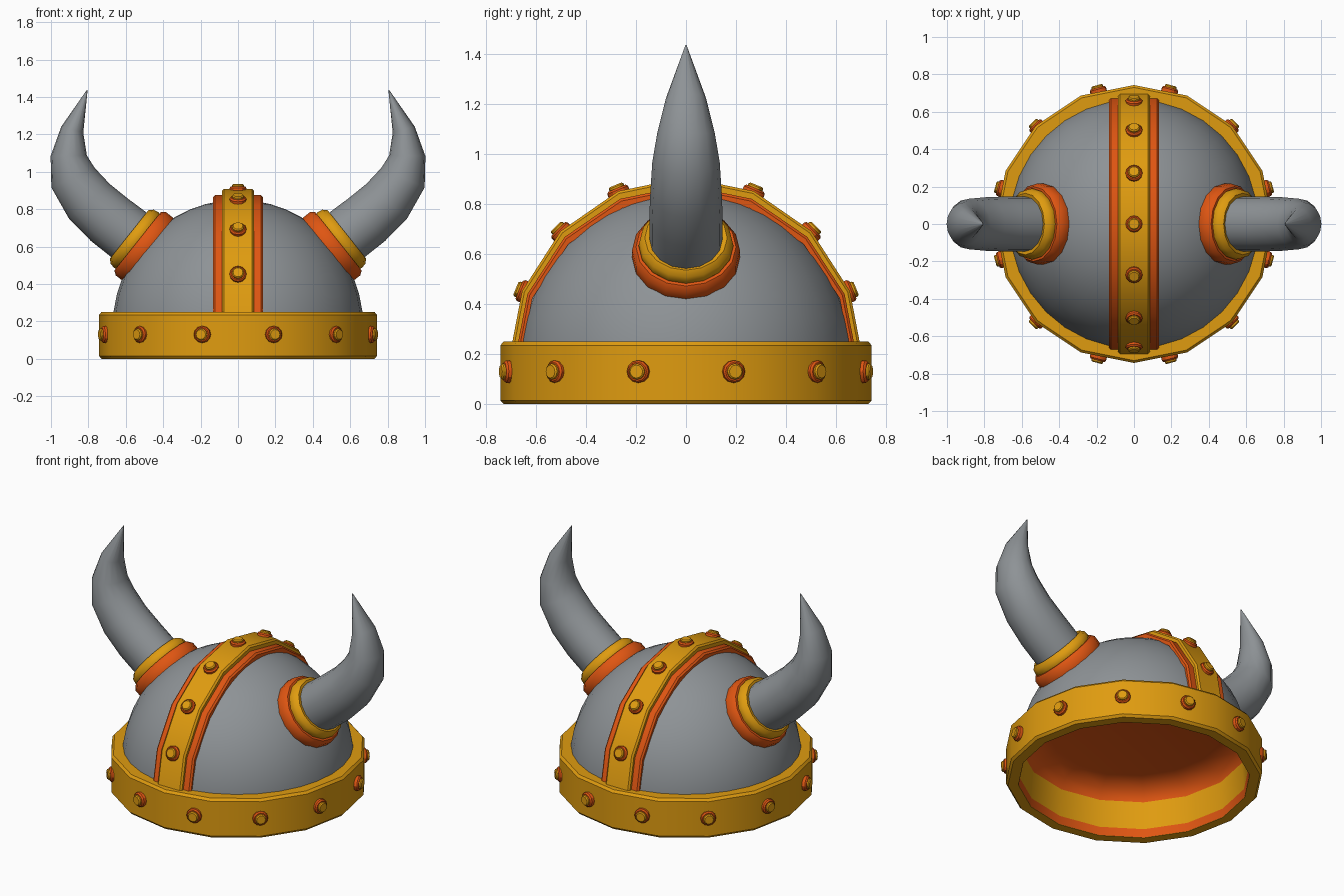
import bpy, bmesh, math
from mathutils import Vector, Matrix

if "Cube" in bpy.data.objects:
    bpy.data.objects.remove(bpy.data.objects["Cube"])


def material(name, rgb):
    m = bpy.data.materials.new(name)
    m.diffuse_color = (*rgb, 1)
    m.use_nodes = True
    m.node_tree.nodes["Principled BSDF"].inputs["Base Color"].default_value = m.diffuse_color
    return m


GREY = material("steel grey", (0.27, 0.29, 0.305))
GOLD = material("gold", (0.74, 0.33, 0.005))
ORANGE = material("copper orange", (0.74, 0.092, 0.006))


def finish(name, rings, mat, loop_rings=False, caps=False, angle=40, flip=False, matrix=None):
    """Skin a list of closed rings of points into one object."""
    bm = bmesh.new()
    rows = [[bm.verts.new(p) for p in ring] for ring in rings]
    pairs = list(zip(rows, rows[1:]))
    if loop_rings:
        pairs.append((rows[-1], rows[0]))
    for a, b in pairs:
        for i in range(len(a)):
            j = (i + 1) % len(a)
            bm.faces.new((a[i], a[j], b[j], b[i]))
    if caps:
        bm.faces.new(rows[0])
        bm.faces.new(rows[-1])
    bmesh.ops.remove_doubles(bm, verts=bm.verts, dist=1e-5)
    bmesh.ops.recalc_face_normals(bm, faces=bm.faces)
    if flip:
        bmesh.ops.reverse_faces(bm, faces=bm.faces)
    if matrix:
        bm.transform(matrix)
    me = bpy.data.meshes.new(name)
    bm.to_mesh(me)
    bm.free()
    me.materials.append(mat)
    ob = bpy.data.objects.new(name, me)
    bpy.context.collection.objects.link(ob)
    bpy.ops.object.select_all(action='DESELECT')
    ob.select_set(True)
    bpy.context.view_layer.objects.active = ob
    bpy.ops.object.shade_smooth_by_angle(angle=math.radians(angle))
    return ob


def lathe(name, profile, mat, sides=16, **kw):
    """Revolve (radius, height) points around z."""
    rings = [[(r * math.cos(2 * math.pi * i / sides), r * math.sin(2 * math.pi * i / sides), z)
              for i in range(sides)] for r, z in profile]
    return finish(name, rings, mat, **kw)


def place(pos, normal):
    return Matrix.Translation(pos) @ Vector(normal).to_track_quat('Z', 'Y').to_matrix().to_4x4()


def rivet(name, pos, normal):
    m = place(pos, normal)
    lathe(name + "_base", [(0, -.03), (.045, -.03), (.045, .010), (.038, .018), (0, .018)],
          ORANGE, sides=12, matrix=m, angle=30)
    lathe(name + "_cap", [(0, .01), (.032, .01), (.032, .026), (.026, .032), (0, .032)],
          GOLD, sides=12, matrix=m, angle=30)


CZ = 0.17  # height of the dome centre

# Dome shell
lathe("dome", [(.67 * math.cos(a), CZ + .68 * math.sin(a))
               for a in (math.pi / 2 * k / 12 for k in range(13))], GREY, sides=32)

# Brow band, open ring
lathe("brow_band", [(.67, 0), (.73, 0), (.743, .015), (.743, .235), (.73, .25), (.65, .25)],
      GOLD, loop_rings=True)

# Inner lining with a low ceiling
lathe("lining", [(.669, .002), (.655, .22), (.62, .29), (.5, .32), (0, .32)],
      ORANGE, flip=True, angle=60)


# Crest strips over the dome, front to back
def arch(name, half, ry, rz, inner, mat):
    rings = []
    for k in range(9):
        a = math.pi * k / 8
        c, s = math.cos(a), math.sin(a)
        sections = [(-half, inner, inner), (-half, ry - .01, rz - .01), (-half + .01, ry, rz),
                    (half - .01, ry, rz), (half, ry - .01, rz - .01), (half, inner, inner)]
        rings.append([(x, y * c, CZ + z * s) for x, y, z in sections])
    finish(name, rings, mat, caps=True, angle=30)


arch("crest_trim", .133, .687, .705, .665, ORANGE)
arch("crest_strip", .085, .71, .738, .668, GOLD)

# Rivets on the crest and around the band
for k in range(1, 8):
    a = math.pi * k / 8
    rivet(f"crest_rivet_{k}", (0, .705 * math.cos(a), CZ + .733 * math.sin(a)),
          (0, math.cos(a), math.sin(a)))
for k in range(12):
    a = math.radians(15 + 30 * k)
    d = Vector((math.cos(a), math.sin(a), 0))
    rivet(f"band_rivet_{k}", d * .736 + Vector((0, 0, .13)), d)

# Horns with collars: centre x, z, in-plane radius, depth radius
HORN = [(.52, .615, .150, .145), (.58, .66, .152, .146), (.69, .745, .150, .147),
        (.795, .842, .143, .143), (.882, .968, .127, .135), (.905, 1.085, .097, .115),
        (.886, 1.225, .061, .080), (.806, 1.437, .002, .002)]
for side, sx in (("right", 1), ("left", -1)):
    m = place((sx * .484, 0, .587), (sx * .78, 0, .62))
    lathe(f"{side}_collar", [(.1, -.03), (.208, -.03), (.216, 0), (.216, .045), (.2, .067), (.1, .067)],
          ORANGE, loop_rings=True, matrix=m)
    lathe(f"{side}_collar_ring", [(.1, .05), (.18, .05), (.19, .075), (.185, .105), (.165, .125), (.12, .115)],
          GOLD, loop_rings=True, matrix=m, angle=50)
    rings = []
    for i, (x, z, r, ry) in enumerate(HORN):
        p, q = HORN[max(i - 1, 0)], HORN[min(i + 1, len(HORN) - 1)]
        t = Vector((q[0] - p[0], q[1] - p[1])).normalized()
        ring = []
        for k in range(16):
            a = 2 * math.pi * k / 16
            u = r * math.cos(a)
            ring.append((sx * (x + t.y * u), ry * math.sin(a), z - t.x * u))
        rings.append(ring)
    finish(f"{side}_horn", rings, GREY, caps=True, angle=60)
